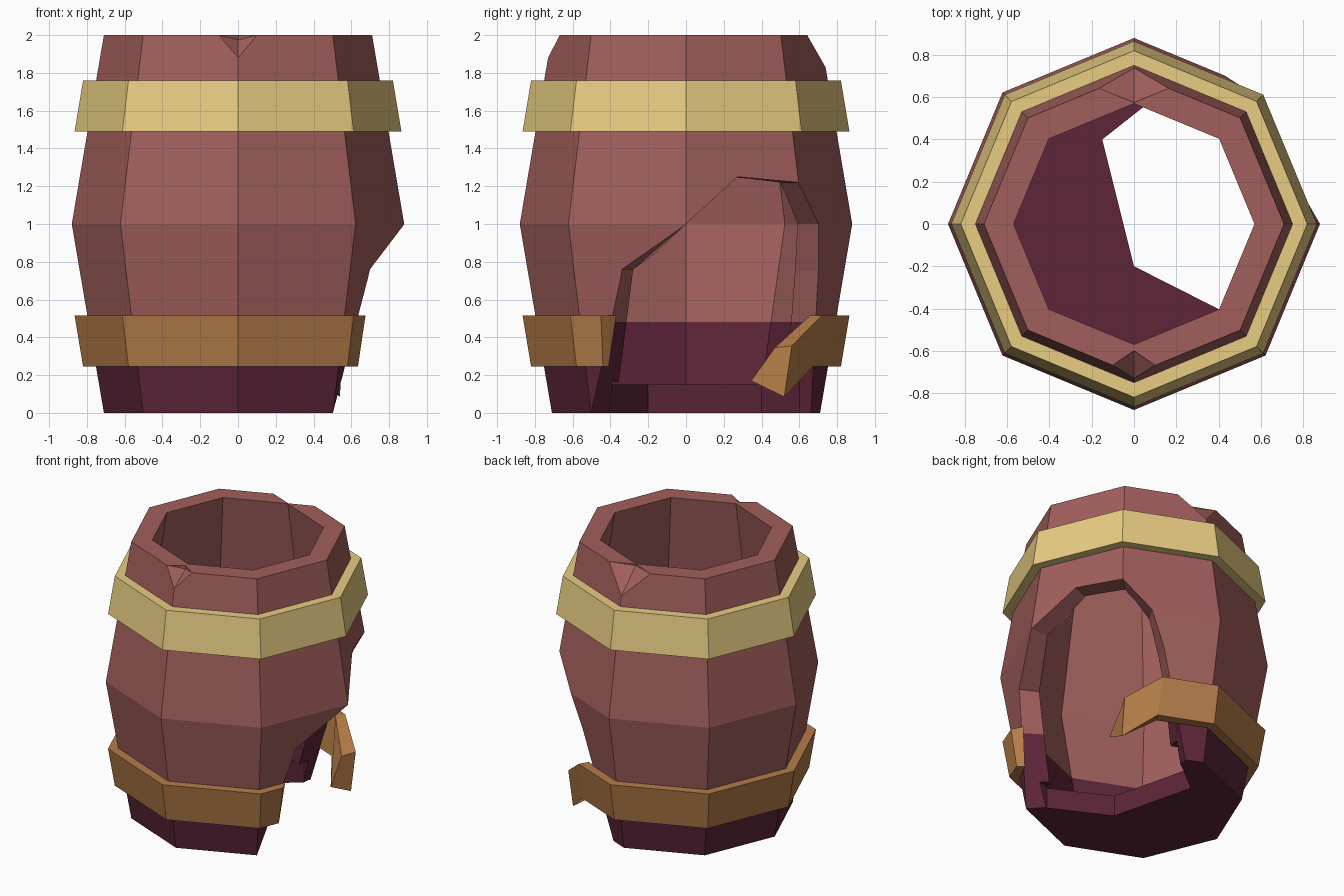
import bpy, bmesh, math
from mathutils import Vector as V

if "Cube" in bpy.data.objects:
    bpy.data.objects.remove(bpy.data.objects["Cube"])


def material(name, rgb):
    m = bpy.data.materials.new(name)
    lin = [((c / 255 + 0.055) / 1.055) ** 2.4 for c in rgb]
    m.diffuse_color = (*lin, 1)
    m.use_nodes = True
    m.node_tree.nodes["Principled BSDF"].inputs["Base Color"].default_value = m.diffuse_color
    return m


WOOD = material("red brown wood", (161, 95, 92))
DAMP = material("dark damp wood", (93, 37, 57))
GOLD = material("pale gold", (232, 205, 131))
RUST = material("rusty brown", (180, 124, 72))


def make(name, bm, *mats):
    bmesh.ops.recalc_face_normals(bm, faces=bm.faces)
    me = bpy.data.meshes.new(name)
    bm.to_mesh(me)
    bm.free()
    for m in mats:
        me.materials.append(m)
    ob = bpy.data.objects.new(name, me)
    bpy.context.collection.objects.link(ob)
    return ob


def loft(sections, closed):
    """Joins equal cross-sections in order, as a ring or a capped strip."""
    bm = bmesh.new()
    rows = [[bm.verts.new(p) for p in s] for s in sections]
    n = len(rows[0])
    for i in range(len(rows) if closed else len(rows) - 1):
        a, b = rows[i], rows[(i + 1) % len(rows)]
        for j in range(n):
            k = (j + 1) % n
            bm.faces.new((a[j], a[k], b[k], b[j]))
    if not closed:
        bm.faces.new(rows[0])
        bm.faces.new(rows[-1])
    return bm


def section(profile, degrees):
    t = math.radians(degrees)
    return [(r * math.cos(t), r * math.sin(t), z) for r, z in profile]


# Eight-sided hollow barrel shell
shell = [(0.71, 0), (0.88, 1), (0.71, 2), (0.57, 2), (0.74, 1), (0.57, 0.15)]
bm = bmesh.new()
rings = [[bm.verts.new(p) for p in ring] for ring in
         zip(*[section(shell, 45 * i) for i in range(8)])]
for a, b in zip(rings, rings[1:]):
    for j in range(8):
        k = (j + 1) % 8
        bm.faces.new((a[j], a[k], b[k], b[j]))
bm.faces.new(rings[0])
bm.faces.new(rings[-1])
barrel = make("barrel_body", bm, WOOD, DAMP)

# Cutter for the broken side: a loop pushed out and in through the wall
hole = [(0.474, -0.521, -0.1), (0.70, -0.34, 0.76), (0.88, 0, 1.0),
        (0.726, 0.27, 1.25), (0.595, 0.595, 1.22), (0.43, 0.70, 1.0),
        (0.33, 0.70, 0.75), (0.09, 0.655, -0.1)]
bm = bmesh.new()
loops = [[bm.verts.new((s * x, s * y, z)) for x, y, z in hole]
         for s in (1.3, 1.01, 0.74)]
far = bm.verts.new((2.4, 1.4, 0.6))
near = bm.verts.new((0.25, 0.1, 0.5))
for i in range(len(hole)):
    k = (i + 1) % len(hole)
    bm.faces.new((loops[0][i], loops[0][k], far))
    bm.faces.new((loops[2][k], loops[2][i], near))
    for a, b in zip(loops, loops[1:]):
        bm.faces.new((a[k], a[i], b[i], b[k]))
cutters = [make("hole_cutter", bm)]

# Cutter for the broken floor
outline = [(0.405, -0.405), (0, -0.2), (-0.15, 0.4), (0.04, 0.55),
           (0.11, 0.6), (0.45, 0.6), (1, 0.4), (1, -0.3)]
bm = loft([[(x, y, z) for x, y in outline] for z in (-0.13, 0.163)], False)
cutters.append(make("floor_cutter", bm))


# Cutters for the two chips in the rim
def chip(side, half_width, y_rim, y_low, z_low, y_in, z_in):
    a = V((-half_width, side * y_rim, 2))
    b = V((half_width, side * y_rim, 2))
    c = V((0, side * y_low, z_low))
    d = V((0, side * y_in, z_in))
    out = (c - d) * 0.5
    bm = bmesh.new()
    for p in (a, b, d, a + out, b + out, c + out):
        bm.verts.new(p)
        bm.verts.new((p.x, p.y, 2.3))
    bmesh.ops.convex_hull(bm, input=bm.verts)
    loose = [v for v in bm.verts if not v.link_faces]
    bmesh.ops.delete(bm, geom=loose, context='VERTS')
    cutters.append(make("chip_cutter", bm))


chip(-1, 0.10, 0.668, 0.73, 1.88, 0.60, 1.975)
chip(1, 0.165, 0.642, 0.739, 1.83, 0.575, 1.99)

for c in cutters:
    c.hide_render = True
    mod = barrel.modifiers.new("cut", 'BOOLEAN')
    mod.operation = 'DIFFERENCE'
    mod.solver = 'EXACT'
    mod.object = c
bpy.context.view_layer.update()
graph = bpy.context.evaluated_depsgraph_get()
cut = bpy.data.meshes.new_from_object(barrel.evaluated_get(graph))
barrel.modifiers.clear()
for c in cutters:
    bpy.data.objects.remove(c)

# Damp wood below a level line
cut.materials.clear()
cut.materials.append(WOOD)
cut.materials.append(DAMP)
bm = bmesh.new()
bm.from_mesh(cut)
bmesh.ops.bisect_plane(bm, geom=bm.verts[:] + bm.edges[:] + bm.faces[:],
                       plane_co=(0, 0, 0.48), plane_no=(0, 0, 1))
for f in bm.faces:
    f.material_index = int(f.calc_center_median().z < 0.48)
bm.to_mesh(cut)
bm.free()
barrel.data = cut

# Whole upper hoop
hoop = [(0.865, 1.49), (0.82, 1.76), (0.745, 1.76), (0.79, 1.49)]
make("upper_hoop", loft([section(hoop, 45 * i) for i in range(8)], True), GOLD)

# Broken lower hoop, with a bent end on the right
hoop = [(0.82, 0.245), (0.865, 0.515), (0.79, 0.515), (0.745, 0.245)]
start = [(0.635, -0.44, 0.245), (0.675, -0.45, 0.515),
         (0.637, -0.37, 0.515), (0.59, -0.41, 0.245)]
bend = [(0.36, 0.67, 0.245), (0.355, 0.718, 0.515),
        (0.32, 0.657, 0.515), (0.32, 0.613, 0.245)]
tip = [(0.54, 0.52, 0.085), (0.55, 0.56, 0.355),
       (0.50, 0.47, 0.345), (0.50, 0.345, 0.17)]
ring = [section(hoop, -45 - 45 * i) for i in range(6)]
make("lower_hoop", loft([start] + ring + [bend, tip], False), RUST)
